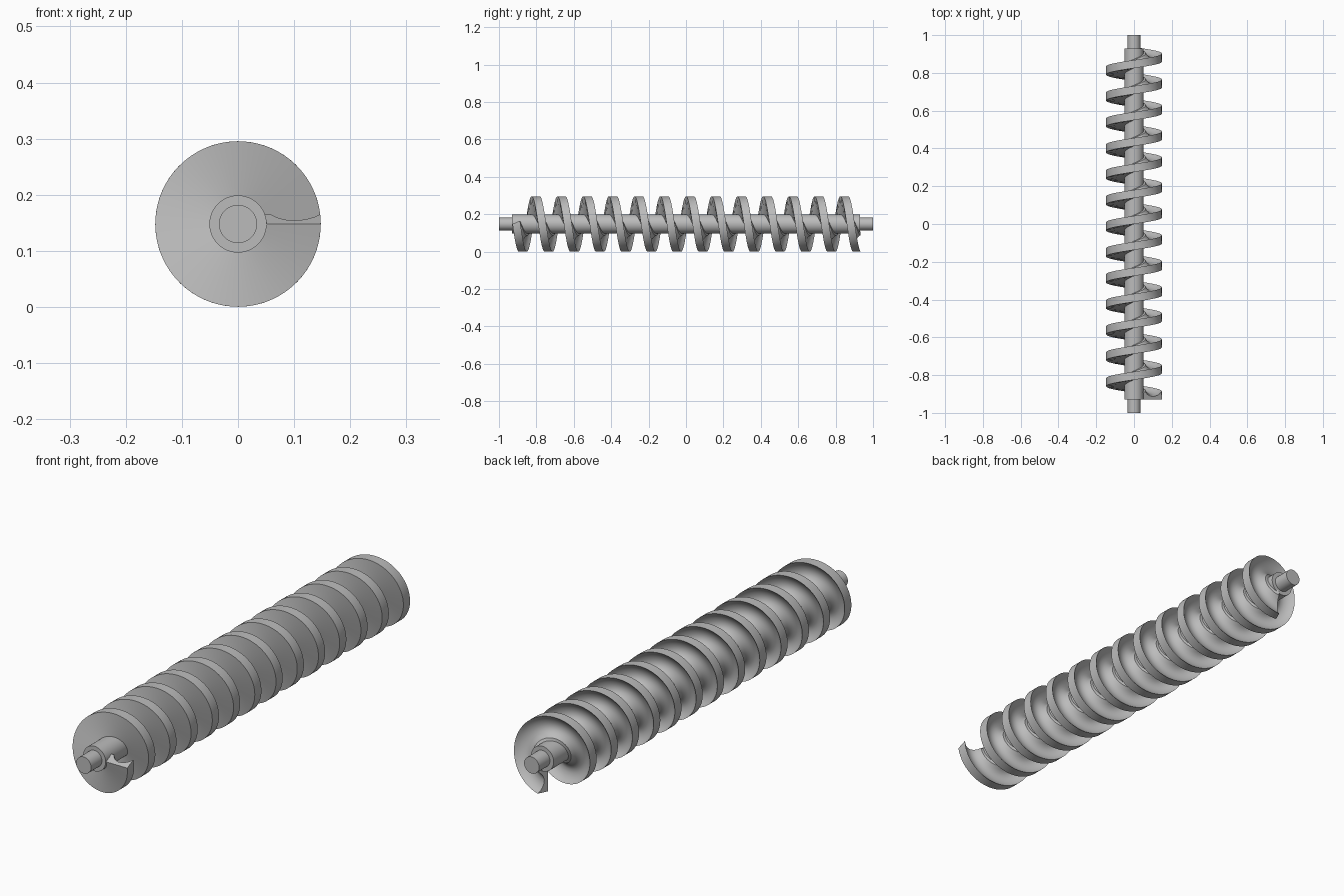
import bpy, bmesh, math

cube = bpy.data.objects.get("Cube")
if cube:
    bpy.data.objects.remove(cube, do_unlink=True)

AXIS_Z = 0.148       # height of the shaft axis
SHAFT_R, JOURNAL_R, FLIGHT_R = 0.051, 0.034, 0.1475
SHAFT_END = 0.93
PITCH, TURNS, STEPS = 0.1375, 13.25, 72
START_Y = -0.928
TILT = math.atan(PITCH / (math.tau * SHAFT_R))   # section sits square to the helix root

steel = bpy.data.materials.new("grey steel")
steel.use_nodes = True
colour = (0.5, 0.5, 0.5, 1)
steel.diffuse_color = colour
steel.node_tree.nodes["Principled BSDF"].inputs["Base Color"].default_value = colour


def add_object(name, bm):
    bmesh.ops.recalc_face_normals(bm, faces=bm.faces)
    mesh = bpy.data.meshes.new(name)
    bm.to_mesh(mesh)
    bm.free()
    mesh.materials.append(steel)
    obj = bpy.data.objects.new(name, mesh)
    bpy.context.collection.objects.link(obj)
    bpy.ops.object.select_all(action='DESELECT')
    obj.select_set(True)
    bpy.context.view_layer.objects.active = obj
    bpy.ops.object.shade_smooth_by_angle(angle=math.radians(30))
    return obj


# Stepped shaft: profile of (radius, y) rings, capped at both ends
bm = bmesh.new()
rings = []
for r, y in [(JOURNAL_R, -1), (JOURNAL_R, -SHAFT_END), (SHAFT_R, -SHAFT_END),
             (SHAFT_R, SHAFT_END), (JOURNAL_R, SHAFT_END), (JOURNAL_R, 1)]:
    angles = [math.tau * i / 64 for i in range(64)]
    rings.append([bm.verts.new((r * math.cos(a), y, AXIS_Z + r * math.sin(a))) for a in angles])


def bridge(bm, rings):
    for a, b in zip(rings, rings[1:]):
        n = len(a)
        for i in range(n):
            j = (i + 1) % n
            bm.faces.new((a[i], a[j], b[j], b[i]))
    bm.faces.new(rings[0])
    bm.faces.new(rings[-1])


bridge(bm, rings)
add_object("shaft", bm)

# Helical flight: section of (radius, thickness), flat front and hollowed back
section = [(0.045, 0), (FLIGHT_R, 0), (FLIGHT_R, 0.044), (0.138, 0.033), (0.126, 0.024),
           (0.112, 0.018), (0.097, 0.016), (0.083, 0.02), (0.071, 0.029),
           (0.062, 0.042), (0.045, 0.044)]
bm = bmesh.new()
rings = []
count = round(TURNS * STEPS)
for k in range(count + 1):
    turn = TURNS * k / count
    a = -math.tau * turn
    c, s = math.cos(a), math.sin(a)
    ring = []
    for r, t in section:
        back = t * math.sin(TILT)
        fit = math.sqrt(r * r - back * back)      # keeps the rim at constant radius
        ring.append(bm.verts.new((fit * c - back * s,
                                  START_Y + PITCH * turn + t * math.cos(TILT),
                                  AXIS_Z + fit * s + back * c)))
    rings.append(ring)
bridge(bm, rings)
add_object("screw_flight", bm)
